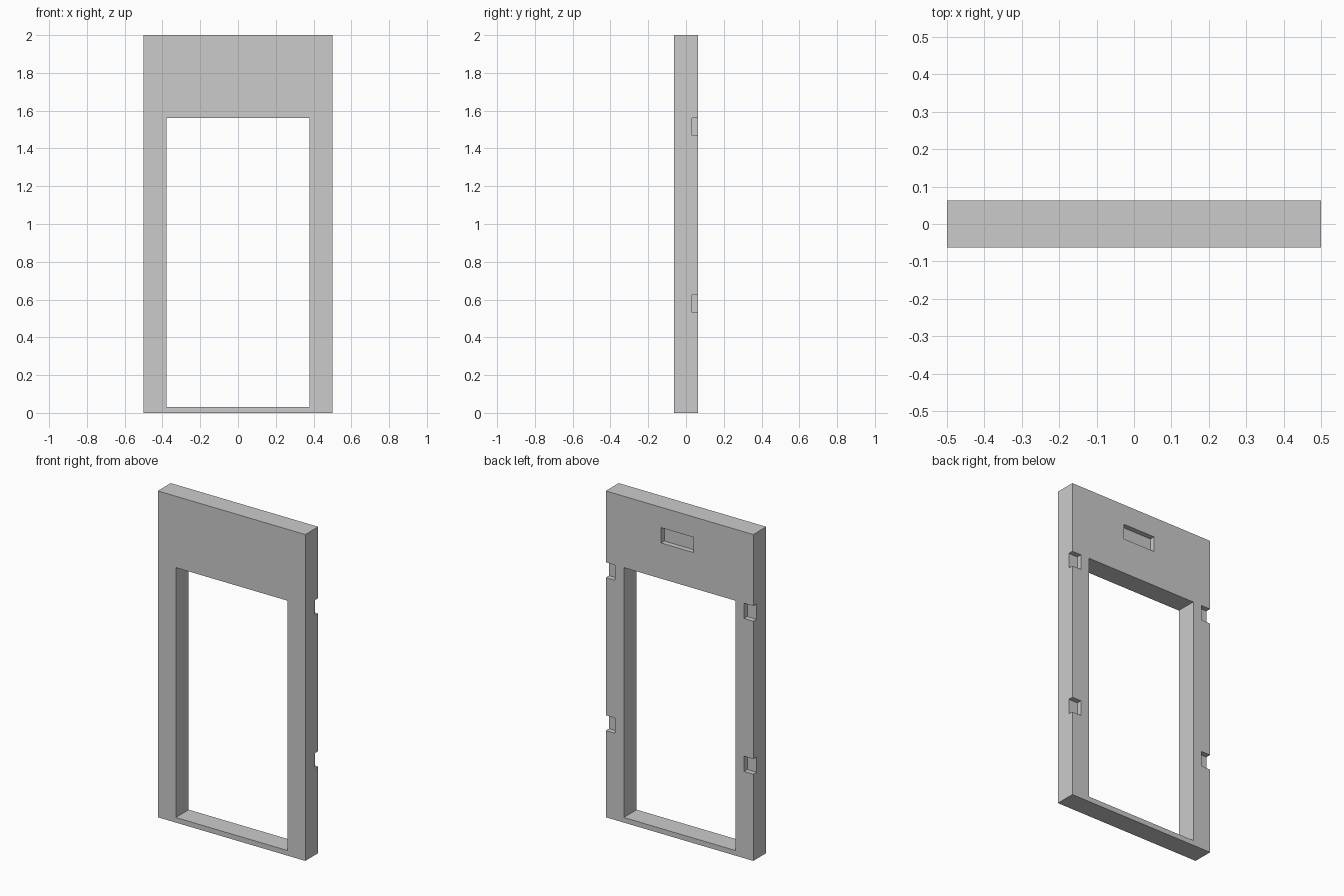
import bpy, bmesh
from mathutils import Matrix

if "Cube" in bpy.data.objects:
    bpy.data.objects.remove(bpy.data.objects["Cube"])

U = 1 / 32   # grid step that all the sizes follow


def boxes(name, bounds):
    """One mesh object made of boxes given as (x0, x1, y0, y1, z0, z1)."""
    bm = bmesh.new()
    for x0, x1, y0, y1, z0, z1 in bounds:
        place = (Matrix.Translation(((x0 + x1) / 2, (y0 + y1) / 2, (z0 + z1) / 2))
                 @ Matrix.Diagonal((x1 - x0, y1 - y0, z1 - z0, 1)))
        bmesh.ops.create_cube(bm, size=1, matrix=place)
    mesh = bpy.data.meshes.new(name)
    bm.to_mesh(mesh)
    bm.free()
    obj = bpy.data.objects.new(name, mesh)
    bpy.context.collection.objects.link(obj)
    return obj


# Solid panel
frame = boxes("door_frame", [(-0.5, 0.5, -2 * U, 2 * U, 0, 2)])

# Doorway through the panel, leaving a thin sill
cuts = [(-0.378, 0.378, -0.2, 0.2, U, 50 * U)]

# Shallow latch slot in the back of the lintel, slightly off centre
cuts.append((-3 * U, 4 * U, U, 0.2, 57 * U, 60 * U))

# Hinge notches on both back edges
for z in (17 * U, 47 * U):
    cuts.append((14 * U, 0.6, U, 0.2, z, z + 3 * U))
    cuts.append((-0.6, -14 * U, U, 0.2, z, z + 3 * U))

cutter = boxes("cutter", cuts)
cutter.hide_render = True

# Carve the openings, then drop the cutter
mod = frame.modifiers.new("openings", "BOOLEAN")
mod.operation = "DIFFERENCE"
mod.solver = "EXACT"
mod.object = cutter
bpy.context.view_layer.objects.active = frame
bpy.ops.object.modifier_apply(modifier=mod.name)
bpy.data.objects.remove(cutter)
